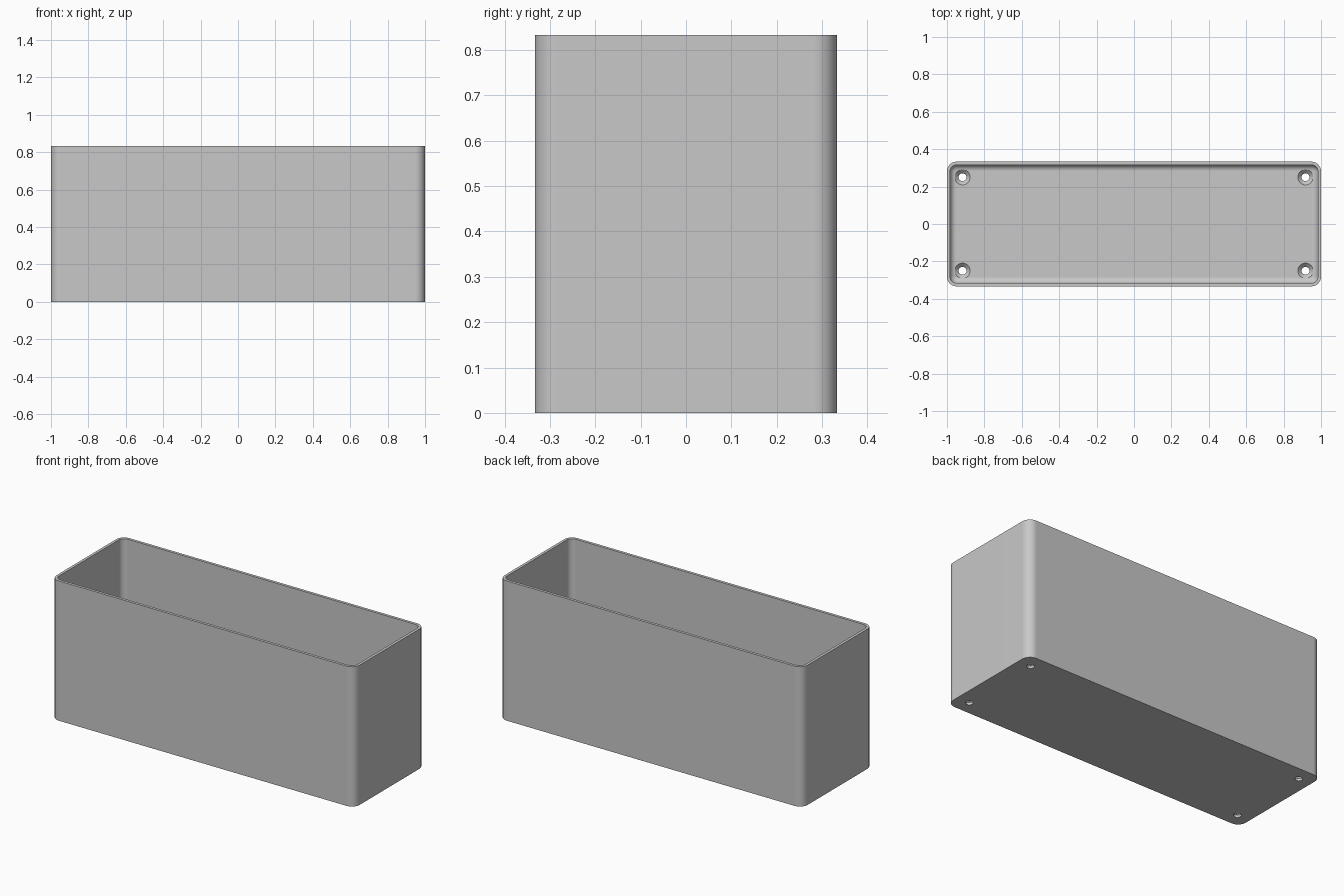
import bpy, bmesh, math

cube = bpy.data.objects.get("Cube")
if cube:
    bpy.data.objects.remove(cube, do_unlink=True)

LENGTH, DEPTH, HEIGHT = 1.0, 1 / 3, 0.833   # half length, half depth, full height
WALL, FLOOR = 0.0167, 0.033
CORNER, FILLET = 0.052, 0.033
ARC = 10

grey = bpy.data.materials.new("plain_grey")
grey.use_nodes = True
grey.diffuse_color = (0.58, 0.58, 0.58, 1)
grey.node_tree.nodes["Principled BSDF"].inputs["Base Color"].default_value = grey.diffuse_color


def rounded_ring(bm, inset, z):
    """Rounded rectangle of vertices, inset from the outer wall."""
    r = CORNER - inset
    verts = []
    for q, (sx, sy) in enumerate([(1, 1), (-1, 1), (-1, -1), (1, -1)]):
        for i in range(ARC + 1):
            a = math.pi / 2 * (q + i / ARC)
            verts.append(bm.verts.new((sx * (LENGTH - CORNER) + r * math.cos(a),
                                       sy * (DEPTH - CORNER) + r * math.sin(a), z)))
    return verts


def round_ring(bm, x, y, r, z, n=32):
    return [bm.verts.new((x + r * math.cos(math.tau * i / n),
                          y + r * math.sin(math.tau * i / n), z)) for i in range(n)]


def loft(bm, rings):
    """Closed solid skinned through a list of rings."""
    for low, high in zip(rings, rings[1:]):
        for i in range(len(low)):
            j = (i + 1) % len(low)
            bm.faces.new((low[i], low[j], high[j], high[i]))
    bm.faces.new(rings[0][::-1])
    bm.faces.new(rings[-1])


def make_object(name, bm):
    bmesh.ops.recalc_face_normals(bm, faces=bm.faces)
    mesh = bpy.data.meshes.new(name)
    bm.to_mesh(mesh)
    bm.free()
    obj = bpy.data.objects.new(name, mesh)
    bpy.context.collection.objects.link(obj)
    mesh.materials.append(grey)
    return obj


# Open box: outer wall, rim, inner wall, filleted floor
bm = bmesh.new()
rings = [rounded_ring(bm, 0, 0), rounded_ring(bm, 0, HEIGHT), rounded_ring(bm, WALL, HEIGHT)]
for i in range(ARC + 1):
    a = math.pi / 2 * i / ARC
    rings.append(rounded_ring(bm, WALL + FILLET * (1 - math.cos(a)),
                              FLOOR + FILLET * (1 - math.sin(a))))
loft(bm, rings)
box = make_object("open_box", bm)

# Countersunk screw holes in the four floor corners
bm = bmesh.new()
profile = [(0.021, -0.05), (0.021, FLOOR - 0.02), (0.041, FLOOR), (0.041, 0.1)]
for sx in (-1, 1):
    for sy in (-1, 1):
        loft(bm, [round_ring(bm, sx * 0.917, sy * 0.25, r, z) for r, z in profile])
cutter = make_object("screw_hole_cutter", bm)
cutter.hide_render = True

bpy.ops.object.select_all(action='DESELECT')
box.select_set(True)
bpy.context.view_layer.objects.active = box
cut = box.modifiers.new("screw_holes", 'BOOLEAN')
cut.operation = 'DIFFERENCE'
cut.solver = 'EXACT'
cut.object = cutter
bpy.ops.object.modifier_apply(modifier=cut.name)
bpy.data.objects.remove(cutter, do_unlink=True)

# Smooth corners with flat walls and crisp rim
bpy.ops.object.shade_smooth_by_angle(angle=math.radians(30))
weighted = box.modifiers.new("flat_wall_normals", 'WEIGHTED_NORMAL')
weighted.keep_sharp = True
